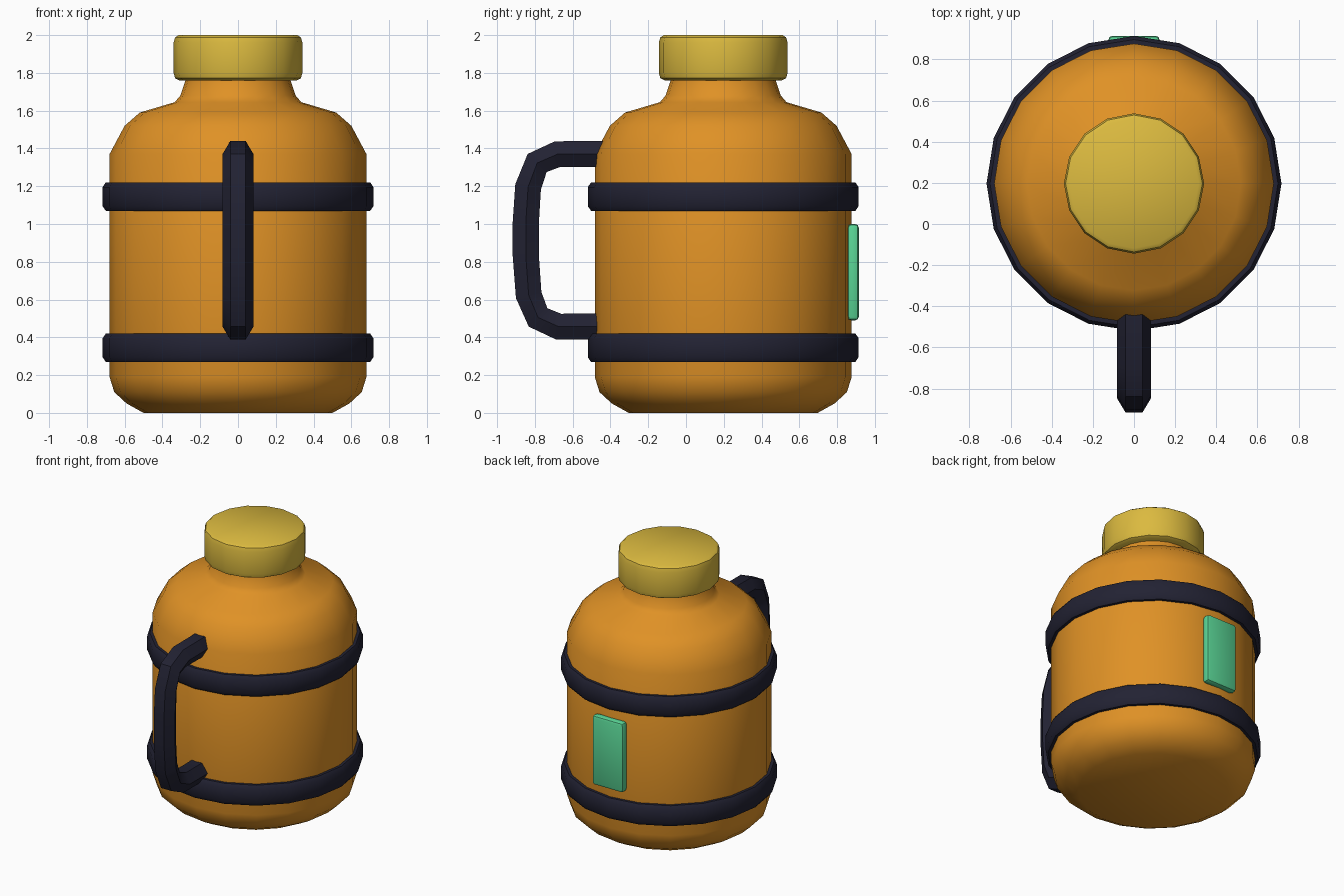
import bpy, bmesh, math
from mathutils import Vector

if "Cube" in bpy.data.objects:
    bpy.data.objects.remove(bpy.data.objects["Cube"])

CY = 0.197  # y of the jug's axis


def material(name, rgb):
    m = bpy.data.materials.new(name)
    m.diffuse_color = (*rgb, 1)
    m.use_nodes = True
    m.node_tree.nodes["Principled BSDF"].inputs["Base Color"].default_value = m.diffuse_color
    return m


ORANGE = material("orange", (0.74, 0.285, 0.019))
YELLOW = material("yellow", (0.71, 0.49, 0.050))
NAVY = material("dark navy", (0.016, 0.016, 0.033))
MINT = material("mint green", (0.10, 0.66, 0.30))


def finish(bm, name, mat, angle=40):
    bmesh.ops.recalc_face_normals(bm, faces=bm.faces)
    me = bpy.data.meshes.new(name)
    bm.to_mesh(me)
    bm.free()
    ob = bpy.data.objects.new(name, me)
    bpy.context.collection.objects.link(ob)
    me.materials.append(mat)
    bpy.ops.object.select_all(action='DESELECT')
    ob.select_set(True)
    bpy.context.view_layer.objects.active = ob
    bpy.ops.object.shade_smooth_by_angle(angle=math.radians(angle))
    return ob


def bridge(bm, rings, closed):
    n = len(rings[0])
    for a, b in zip(rings, rings[1:] + rings[:1] if closed else rings[1:]):
        for i in range(n):
            j = (i + 1) % n
            bm.faces.new((a[i], a[j], b[j], b[i]))
    if not closed:
        bm.faces.new(rings[0])
        bm.faces.new(rings[-1])


def lathe(name, profile, sides, mat, closed=False, angle=40):
    bm = bmesh.new()
    rings = [[bm.verts.new((r * math.cos(math.tau * i / sides),
                            CY + r * math.sin(math.tau * i / sides), z))
              for i in range(sides)] for r, z in profile]
    bridge(bm, rings, closed)
    return finish(bm, name, mat, angle)


# Jug body with rounded foot, shoulder and neck
lathe("jug_body", [(0.50, 0), (0.59, 0.05), (0.655, 0.11), (0.68, 0.19),
                   (0.68, 1.37), (0.60, 1.52), (0.52, 1.59), (0.335, 1.645),
                   (0.305, 1.68), (0.275, 1.77), (0.27, 1.85)], 20, ORANGE)

# Screw cap
lathe("cap", [(0.31, 1.76), (0.333, 1.772), (0.341, 1.80), (0.341, 1.96),
              (0.333, 1.988), (0.315, 2.0)], 16, YELLOW)

# Two bands around the body
for name, z in (("lower_band", 0.27), ("upper_band", 1.07)):
    lathe(name, [(0.65, z), (0.70, z), (0.717, z + 0.025), (0.717, z + 0.125),
                 (0.70, z + 0.15), (0.65, z + 0.15)], 20, NAVY, closed=True)

# Handle: hexagonal tube swept along a path in the yz plane
path = [Vector((0, y, z)) for y, z in (
    (-0.44, 1.37), (-0.68, 1.37), (-0.788, 1.323), (-0.836, 1.196),
    (-0.848, 1.01), (-0.848, 0.83), (-0.833, 0.624), (-0.783, 0.505),
    (-0.675, 0.457), (-0.44, 0.457))]
bm = bmesh.new()
rings = []
for i, p in enumerate(path):
    d_in = (p - path[max(i - 1, 0)]).normalized()
    d_out = (path[min(i + 1, len(path) - 1)] - p).normalized()
    t = (d_in + d_out).normalized()
    side = Vector((0, -t.z, t.y))
    rings.append([bm.verts.new(p + Vector((0.082 * math.cos(a), 0, 0))
                               + side * 0.08 * math.sin(a))
                  for a in (math.tau * k / 6 for k in range(6))])
bridge(bm, rings, False)
finish(bm, "handle", NAVY, 30)

# Label plate on the back
bm = bmesh.new()
bmesh.ops.create_cube(bm, size=1)
for v in bm.verts:
    v.co = (v.co.x * 0.25, 0.885 + v.co.y * 0.06, 0.745 + v.co.z * 0.51)
bmesh.ops.bevel(bm, geom=bm.edges[:], offset=0.02, segments=2, profile=0.5,
                affect='EDGES')
finish(bm, "back_label", MINT)
